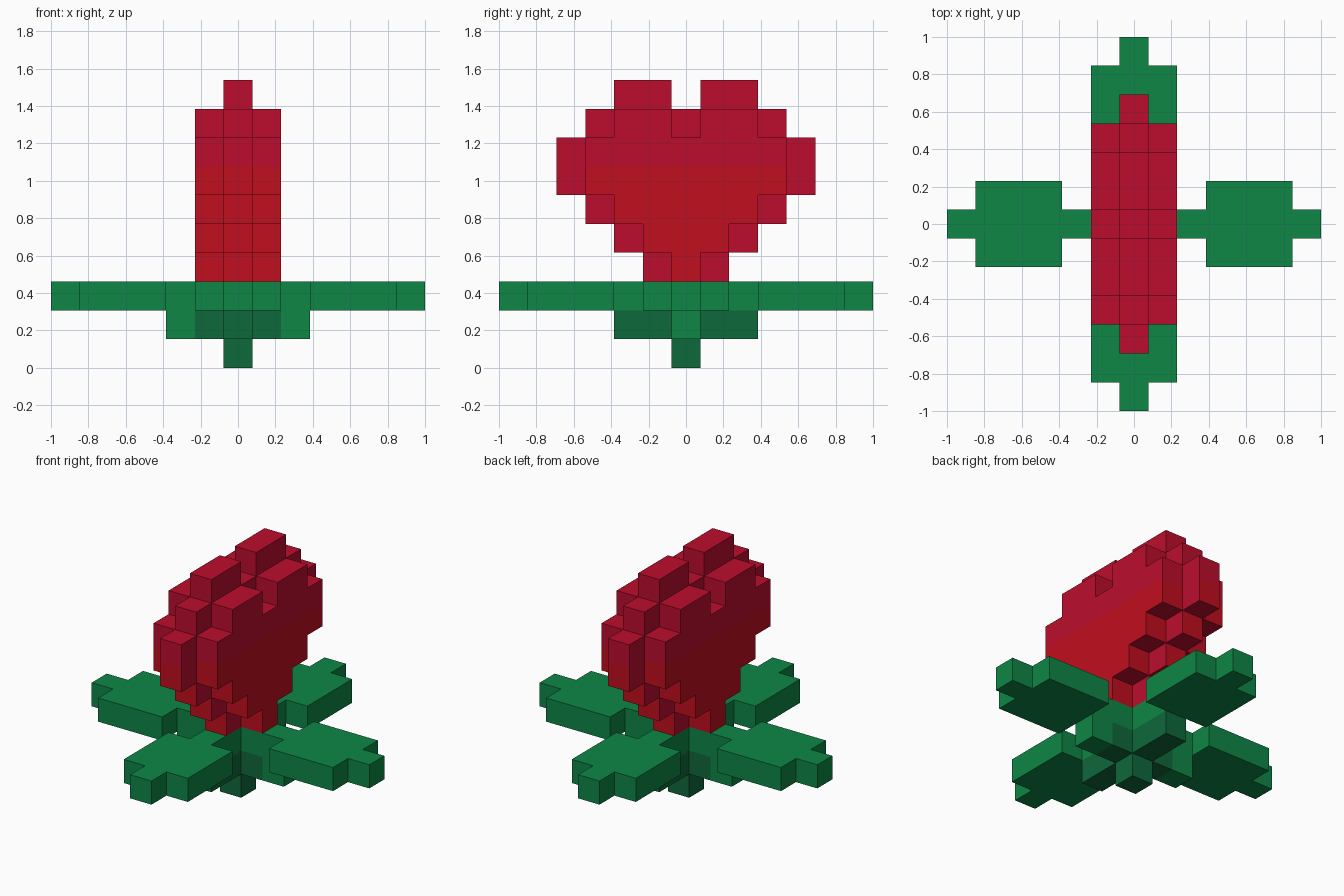
import bpy
import bmesh
from mathutils import Vector

default = bpy.data.objects.get("Cube")
if default:
    bpy.data.objects.remove(default, do_unlink=True)

U = 2 / 13  # edge length of one block


def make_material(name, rgb):
    mat = bpy.data.materials.new(name)
    mat.use_nodes = True
    colour = (*rgb, 1)
    mat.diffuse_color = colour
    mat.node_tree.nodes["Principled BSDF"].inputs["Base Color"].default_value = colour
    return mat


leaf_green = make_material("leaf green", (0.0044, 0.238, 0.061))
stem_green = make_material("dark stem green", (0.0048, 0.138, 0.045))
crimson = make_material("crimson", (0.503, 0.004, 0.026))
red = make_material("bright red", (0.527, 0.0044, 0.013))


def heart_slice(x, base, widths, lobes_at):
    """Heart of blocks at one x: rows of half widths, then two lobes."""
    cells = {(x, y, base + i) for i, w in enumerate(widths) for y in range(-w, w + 1)}
    return cells | {(x, side * y, lobes_at) for side in (-1, 1) for y in (1, 2)}


# Bloom: a full heart in the middle and a smaller one on each side
bloom = heart_slice(0, 3, [1, 2, 3, 4, 4, 3], 9)
for side in (-1, 1):
    bloom |= heart_slice(side, 3, [0, 1, 2, 3, 3], 8)

# Leaf: narrow stalk, broad blade and pointed tip, pointing out along +x
leaf = {(x, 0, 2) for x in range(1, 7)}
leaf |= {(x, y, 2) for x in (3, 4, 5) for y in (-1, 0, 1)}
turns = {
    "left_leaf": lambda x, y, z: (x, y, z),
    "back_leaf": lambda x, y, z: (-y, x, z),
    "right_leaf": lambda x, y, z: (-x, -y, z),
    "front_leaf": lambda x, y, z: (y, -x, z),
}

# Stem with a cross of four short branches
stem = {(0, 0, z) for z in range(3)}
stem |= {c for i in (-2, -1, 1, 2) for c in ((i, 0, 1), (0, i, 1))}

parts = {name: {turn(*c) for c in leaf} for name, turn in turns.items()}
parts["stem"] = stem
parts["bloom"] = bloom
occupied = set().union(*parts.values())


def leaf_colour(cell, axis):
    return 0


def stem_colour(cell, axis):
    x, y, z = cell
    return 0 if abs(x) == 2 or z == 2 else 1


def bloom_colour(cell, axis):
    x, y, z = cell
    lower = z < 7 and axis != 2
    return 1 if lower and (x != 0 or axis == 1) else 0


def build_blocks(name, cells, materials, rule):
    """Outer skin of a set of blocks, with flat areas of one colour merged."""
    mesh = bpy.data.meshes.new(name)
    bm = bmesh.new()
    for cell in sorted(cells):
        centre = Vector(cell) + Vector((0, 0, 0.5))
        for axis in range(3):
            for sign in (-1, 1):
                n = Vector((0, 0, 0))
                n[axis] = sign
                if tuple(int(c + d) for c, d in zip(cell, n)) in occupied:
                    continue
                a = Vector((0, 0, 0))
                a[(axis + 1) % 3] = 1
                b = n.cross(a)
                corners = [centre + (n + a * s + b * t) / 2
                           for s, t in ((-1, -1), (1, -1), (1, 1), (-1, 1))]
                face = bm.faces.new([bm.verts.new(p * U) for p in corners])
                face.material_index = rule(cell, axis)
    bmesh.ops.remove_doubles(bm, verts=bm.verts, dist=U / 100)
    bmesh.ops.dissolve_limit(bm, angle_limit=0.02, verts=bm.verts,
                             edges=bm.edges, delimit={'MATERIAL'})
    bm.to_mesh(mesh)
    bm.free()
    for mat in materials:
        mesh.materials.append(mat)
    obj = bpy.data.objects.new(name, mesh)
    bpy.context.collection.objects.link(obj)


for name, cells in parts.items():
    if name == "bloom":
        build_blocks(name, cells, [crimson, red], bloom_colour)
    elif name == "stem":
        build_blocks(name, cells, [leaf_green, stem_green], stem_colour)
    else:
        build_blocks(name, cells, [leaf_green], leaf_colour)
